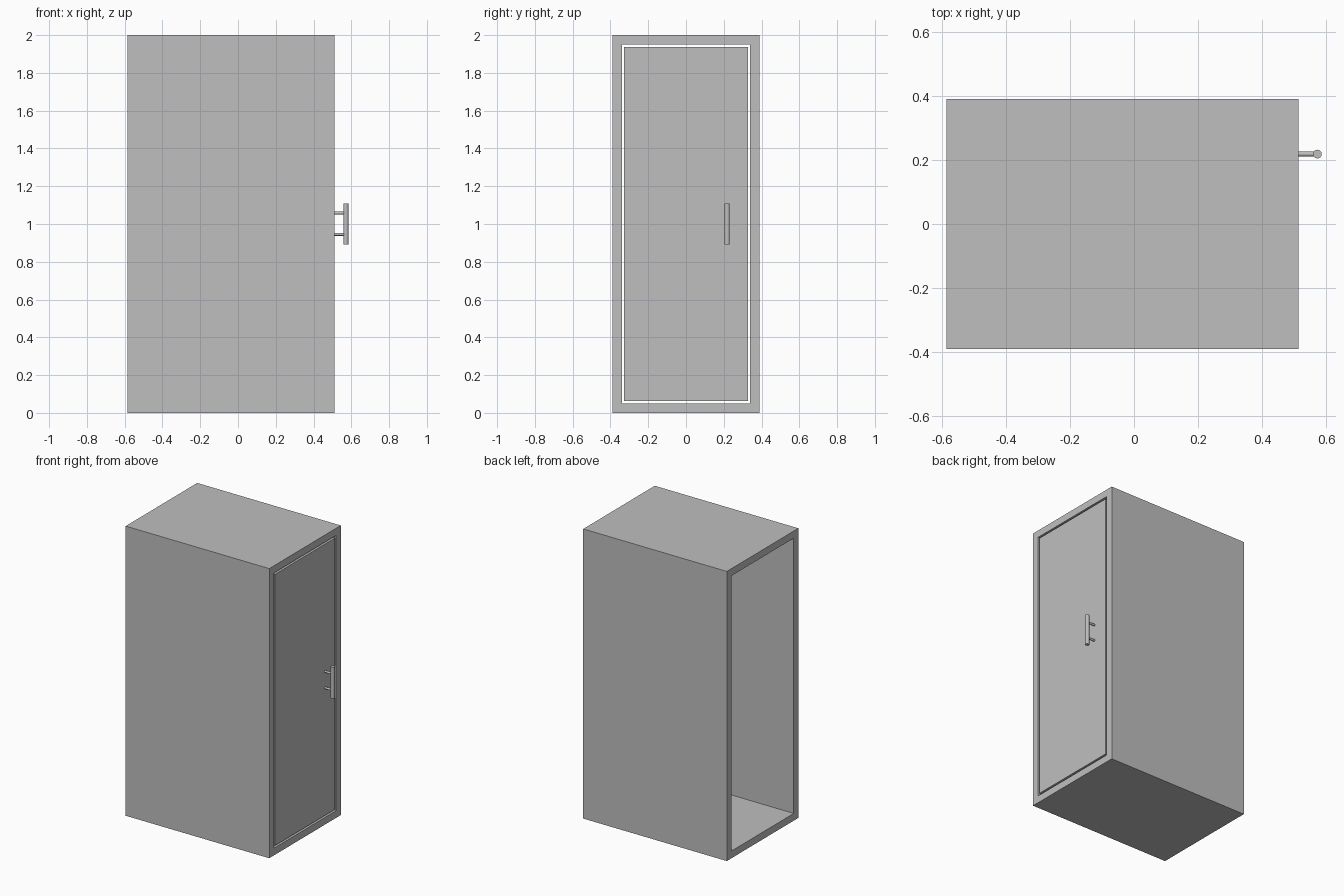
import bpy
import bmesh
from math import pi, radians
from mathutils import Matrix, Vector

cube = bpy.data.objects.get("Cube")
if cube:
    bpy.data.objects.remove(cube, do_unlink=True)

grey = bpy.data.materials.new("plain_grey")
grey.use_nodes = True
COLOUR = (0.52, 0.52, 0.52, 1)
grey.diffuse_color = COLOUR
grey.node_tree.nodes["Principled BSDF"].inputs["Base Color"].default_value = COLOUR

# Overall dimensions
BACK, FACE = -0.585, 0.512
HALF_DEPTH, HEIGHT, WALL = 0.39, 2.0, 0.05
GAP, DOOR_THICKNESS = 0.013, 0.04


def make_object(name, bm):
    bmesh.ops.recalc_face_normals(bm, faces=bm.faces)
    mesh = bpy.data.meshes.new(name)
    bm.to_mesh(mesh)
    bm.free()
    mesh.materials.append(grey)
    obj = bpy.data.objects.new(name, mesh)
    bpy.context.collection.objects.link(obj)
    return obj


def rectangle(bm, x, inset):
    """Upright rectangle across the cabinet, set in from its outline."""
    y, low, high = HALF_DEPTH - inset, inset, HEIGHT - inset
    corners = ((-y, low), (y, low), (y, high), (-y, high))
    return [bm.verts.new((x, cy, cz)) for cy, cz in corners]


def box(name, x0, x1, inset):
    bm = bmesh.new()
    a, b = rectangle(bm, x0, inset), rectangle(bm, x1, inset)
    bm.faces.new(a)
    bm.faces.new(b)
    for i in range(4):
        j = (i + 1) % 4
        bm.faces.new((a[i], a[j], b[j], b[i]))
    return make_object(name, bm)


def sleeve(name, x0, x1, wall):
    """Rectangular tube open at both ends."""
    bm = bmesh.new()
    loops = [rectangle(bm, x, inset) for x, inset in
             ((x0, 0), (x1, 0), (x1, wall), (x0, wall))]
    for k, a in enumerate(loops):
        b = loops[(k + 1) % 4]
        for i in range(4):
            j = (i + 1) % 4
            bm.faces.new((a[i], a[j], b[j], b[i]))
    return make_object(name, bm)


def rod(name, start, end, radius):
    start, end = Vector(start), Vector(end)
    axis = end - start
    turn = axis.to_track_quat("Z", "Y").to_matrix().to_4x4()
    bm = bmesh.new()
    bmesh.ops.create_cone(bm, cap_ends=True, segments=32, radius1=radius,
                          radius2=radius, depth=axis.length,
                          matrix=Matrix.Translation((start + end) / 2) @ turn)
    obj = make_object(name, bm)
    bpy.ops.object.select_all(action="DESELECT")
    obj.select_set(True)
    bpy.context.view_layer.objects.active = obj
    bpy.ops.object.shade_smooth_by_angle(angle=radians(40))
    return obj


# Open cabinet shell, with the door sitting flush in one end
sleeve("cabinet_shell", BACK, FACE, WALL)
box("door", FACE - DOOR_THICKNESS, FACE, WALL + GAP)

# Upright pull handle on two posts
BAR_X, BAR_Y, BAR_RADIUS = 0.5715, 0.218, 0.0135
rod("handle_bar", (BAR_X, BAR_Y, 0.892), (BAR_X, BAR_Y, 1.108), BAR_RADIUS)
for label, z in (("lower", 0.945), ("upper", 1.058)):
    rod(f"{label}_handle_post", (FACE - 0.005, BAR_Y, z), (BAR_X, BAR_Y, z), 0.0075)
